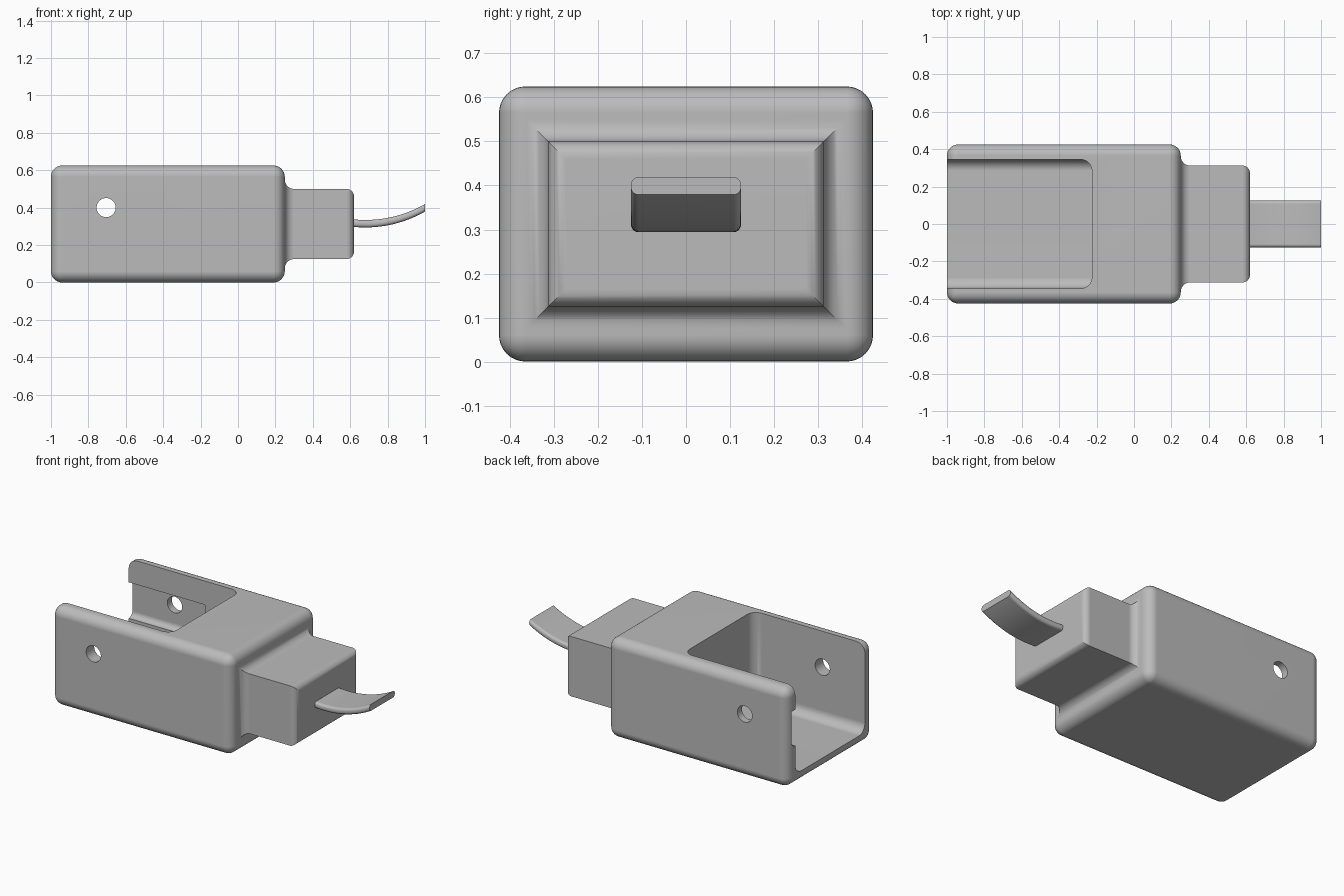
import bpy, bmesh, math
from mathutils import Vector

old = bpy.data.objects.get("Cube")
if old:
    bpy.data.objects.remove(old, do_unlink=True)

grey = bpy.data.materials.new("plain grey")
grey.use_nodes = True
grey.diffuse_color = (0.5, 0.5, 0.5, 1)
grey.node_tree.nodes["Principled BSDF"].inputs["Base Color"].default_value = (0.5, 0.5, 0.5, 1)


def to_object(name, bm):
    bmesh.ops.recalc_face_normals(bm, faces=bm.faces)
    mesh = bpy.data.meshes.new(name)
    bm.to_mesh(mesh)
    bm.free()
    mesh.materials.append(grey)
    obj = bpy.data.objects.new(name, mesh)
    bpy.context.collection.objects.link(obj)
    return obj


def box(name, low, high, radius=0, rule=lambda mid, along: True, segments=8):
    """Box between two corners; edges picked by the rule are rounded."""
    bm = bmesh.new()
    bmesh.ops.create_cube(bm, size=1)
    low, high = Vector(low), Vector(high)
    for v in bm.verts:
        v.co = (low + high) / 2 + v.co * (high - low)
    if radius:
        picked = []
        for e in bm.edges:
            a, b = e.verts[0].co, e.verts[1].co
            d = b - a
            along = max(range(3), key=lambda i: abs(d[i]))
            if rule((a + b) / 2, along):
                picked.append(e)
        bmesh.ops.bevel(bm, geom=picked, offset=radius, offset_type='OFFSET',
                        segments=segments, profile=0.5, affect='EDGES')
    return to_object(name, bm)


def bridge(bm, rings):
    """Skin a list of closed point rings and cap both ends."""
    loops = [[bm.verts.new(p) for p in ring] for ring in rings]
    n = len(loops[0])
    for a, b in zip(loops, loops[1:]):
        for i in range(n):
            j = (i + 1) % n
            bm.faces.new((a[i], a[j], b[j], b[i]))
    bm.faces.new(loops[0])
    bm.faces.new(loops[-1])


def combine(target, other, operation):
    """Apply a boolean and discard the helper."""
    other.hide_render = True
    mod = target.modifiers.new(operation.lower(), 'BOOLEAN')
    mod.operation, mod.solver, mod.object = operation, 'EXACT', other
    bpy.context.view_layer.objects.active = target
    bpy.ops.object.modifier_apply(modifier=mod.name)
    bpy.data.objects.remove(other, do_unlink=True)


def smooth(obj):
    bpy.ops.object.select_all(action='DESELECT')
    obj.select_set(True)
    bpy.context.view_layer.objects.active = obj
    bpy.ops.object.shade_smooth_by_angle(angle=math.radians(30))
    mod = obj.modifiers.new("clean shading", 'WEIGHTED_NORMAL')
    mod.keep_sharp = True


# Main housing, rounded on every edge
body = box("housing", (-1, -0.425, 0), (0.25, 0.425, 0.625), 0.06)

# Neck: rectangles lofted along x, flared at the root and rounded at the end
STEPS = 8
FLARE, ROUND, TIP = 0.05, 0.04, 0.62
quarter = [math.pi / 2 * i / STEPS for i in range(STEPS + 1)]
profile = [(0.2, FLARE)]
profile += [(0.25 + FLARE * (1 - math.cos(t)), FLARE * (1 - math.sin(t))) for t in quarter]
profile += [(TIP - ROUND * (1 - math.sin(t)), -ROUND * (1 - math.cos(t))) for t in quarter]
rings = []
for x, grow in profile:
    w, h = 0.3125 + grow, 0.1875 + grow
    rings.append([(x, sy * w, 0.3125 + sz * h)
                  for sy, sz in ((-1, -1), (1, -1), (1, 1), (-1, 1))])
bm = bmesh.new()
bridge(bm, rings)
combine(body, to_object("neck", bm), 'UNION')

# Open bay with rounded floor edges and rounded inner corners
END, FLOOR = -0.225, 0.07
bay = box("bay_cutter", (-1.2, -0.345, FLOOR), (END, 0.345, 0.8), 0.06,
          lambda m, along: (along == 0 and m.z < 0.2) or (along == 2 and m.x > -0.5))
combine(body, bay, 'DIFFERENCE')

# Shallow groove inside the left wall, rounded along its lower edge
groove = box("groove_cutter", (-1.2, 0.2, 0.25), (-0.47, 0.38, 0.476), 0.034,
             lambda m, along: along == 0 and m.z < 0.3 and m.y > 0.3)
combine(body, groove, 'DIFFERENCE')

# Pin hole through both walls
bm = bmesh.new()
bmesh.ops.create_cone(bm, cap_ends=True, segments=40, radius1=0.051, radius2=0.051, depth=2)
for v in bm.verts:
    x, y, z = v.co
    v.co = (x - 0.705, z, y + 0.4)
combine(body, to_object("hole_cutter", bm), 'DIFFERENCE')
smooth(body)

# Curved tongue: a rounded strip section swept along an upward arc
THICK, HALF, SOFT = 0.04, 0.125, 0.017
section = []
for cy, cz, start in ((1, 1, 0), (-1, 1, 90), (-1, -1, 180), (1, -1, 270)):
    for i in range(6):
        a = math.radians(start + 18 * i)
        section.append((cy * (HALF - SOFT) + SOFT * math.cos(a),
                        cz * (THICK / 2 - SOFT) + SOFT * math.sin(a)))
RADIUS, FLAT_X, BASE = 0.645, 0.68, 0.314
rings = []
for i in range(25):
    x = 0.58 + (1 - 0.58) * i / 24
    lift = RADIUS - math.sqrt(RADIUS ** 2 - (x - FLAT_X) ** 2)
    rings.append([(x, y, BASE + lift + z) for y, z in section])
bm = bmesh.new()
bridge(bm, rings)
smooth(to_object("tongue", bm))
